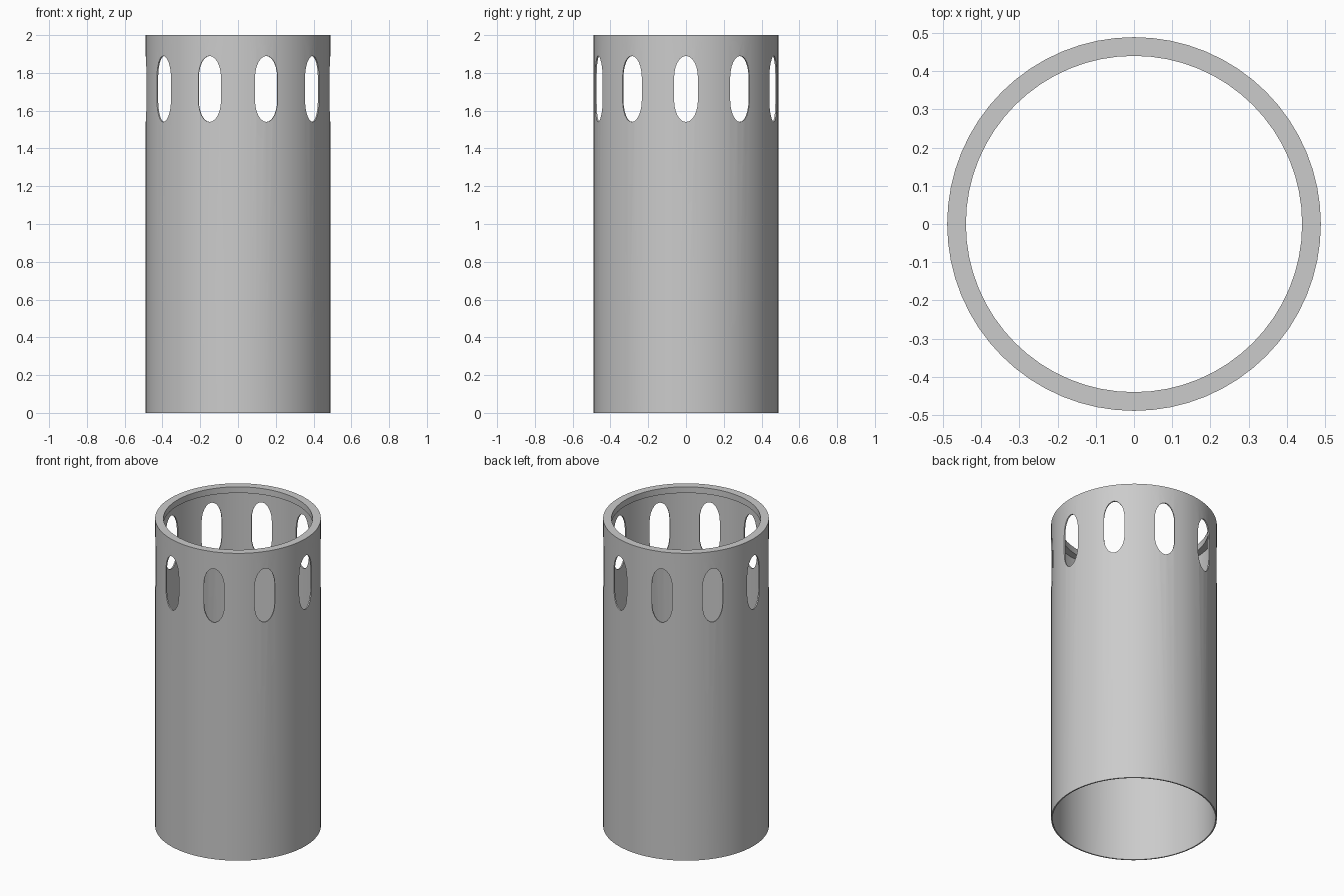
import bpy
import bmesh
import math
from mathutils import Matrix, Vector

SEGMENTS = 64
OUTER, WALL = 0.489, 0.008
LIP_INNER, LIP_BOTTOM, TOP = 0.44, 1.96, 2.0
HOLES, HOLE_Z, HOLE_HALF_W = 10, 1.715, 0.063
STRAIGHT, CAP = 0.06, 0.115

default = bpy.data.objects.get("Cube")
if default:
    bpy.data.objects.remove(default, do_unlink=True)

grey = bpy.data.materials.new("light grey")
grey.use_nodes = True
colour = (0.6, 0.6, 0.6, 1)
grey.diffuse_color = colour
grey.node_tree.nodes["Principled BSDF"].inputs["Base Color"].default_value = colour


def make_object(name, bm):
    bmesh.ops.recalc_face_normals(bm, faces=bm.faces)
    mesh = bpy.data.meshes.new(name)
    bm.to_mesh(mesh)
    bm.free()
    mesh.materials.append(grey)
    obj = bpy.data.objects.new(name, mesh)
    bpy.context.collection.objects.link(obj)
    return obj


# Thin tube with a thicker inner lip at the top, lathed from its section
section = [(OUTER, 0), (OUTER, TOP), (LIP_INNER, TOP), (LIP_INNER, LIP_BOTTOM),
           (OUTER - WALL, LIP_BOTTOM), (OUTER - WALL, 0)]
bm = bmesh.new()
rings = []
for i in range(SEGMENTS):
    a = math.tau * i / SEGMENTS
    rings.append([bm.verts.new((r * math.cos(a), r * math.sin(a), z)) for r, z in section])
for i in range(SEGMENTS):
    here, after = rings[i], rings[(i + 1) % SEGMENTS]
    for j in range(len(section)):
        k = (j + 1) % len(section)
        bm.faces.new((here[j], after[j], after[k], here[k]))
tube = make_object("perforated_tube", bm)

# Elongated round-ended cutters arranged radially
bm = bmesh.new()
for h in range(HOLES):
    turn = Matrix.Rotation(math.tau * h / HOLES, 4, "Z")
    outline = []
    for end in (1, -1):
        for s in range(13):
            a = math.pi * s / 12
            y = end * HOLE_HALF_W * math.cos(a)
            z = HOLE_Z + end * (STRAIGHT + CAP * math.sin(a))
            outline.append(bm.verts.new(turn @ Vector((0.35, y, z))))
    base = bm.faces.new(outline)
    grown = bmesh.ops.extrude_face_region(bm, geom=[base], use_keep_orig=True)
    moved = [v for v in grown["geom"] if isinstance(v, bmesh.types.BMVert)]
    bmesh.ops.translate(bm, verts=moved, vec=turn @ Vector((0.3, 0, 0)))
cutter = make_object("hole_cutter", bm)
cutter.hide_render = True

# Cut the holes, then remove the cutter
cut = tube.modifiers.new("holes", "BOOLEAN")
cut.operation = "DIFFERENCE"
cut.solver = "EXACT"
cut.object = cutter
bpy.ops.object.select_all(action="DESELECT")
tube.select_set(True)
bpy.context.view_layer.objects.active = tube
bpy.ops.object.modifier_apply(modifier=cut.name)
bpy.data.objects.remove(cutter, do_unlink=True)
bpy.ops.object.shade_smooth_by_angle(angle=math.radians(30))
